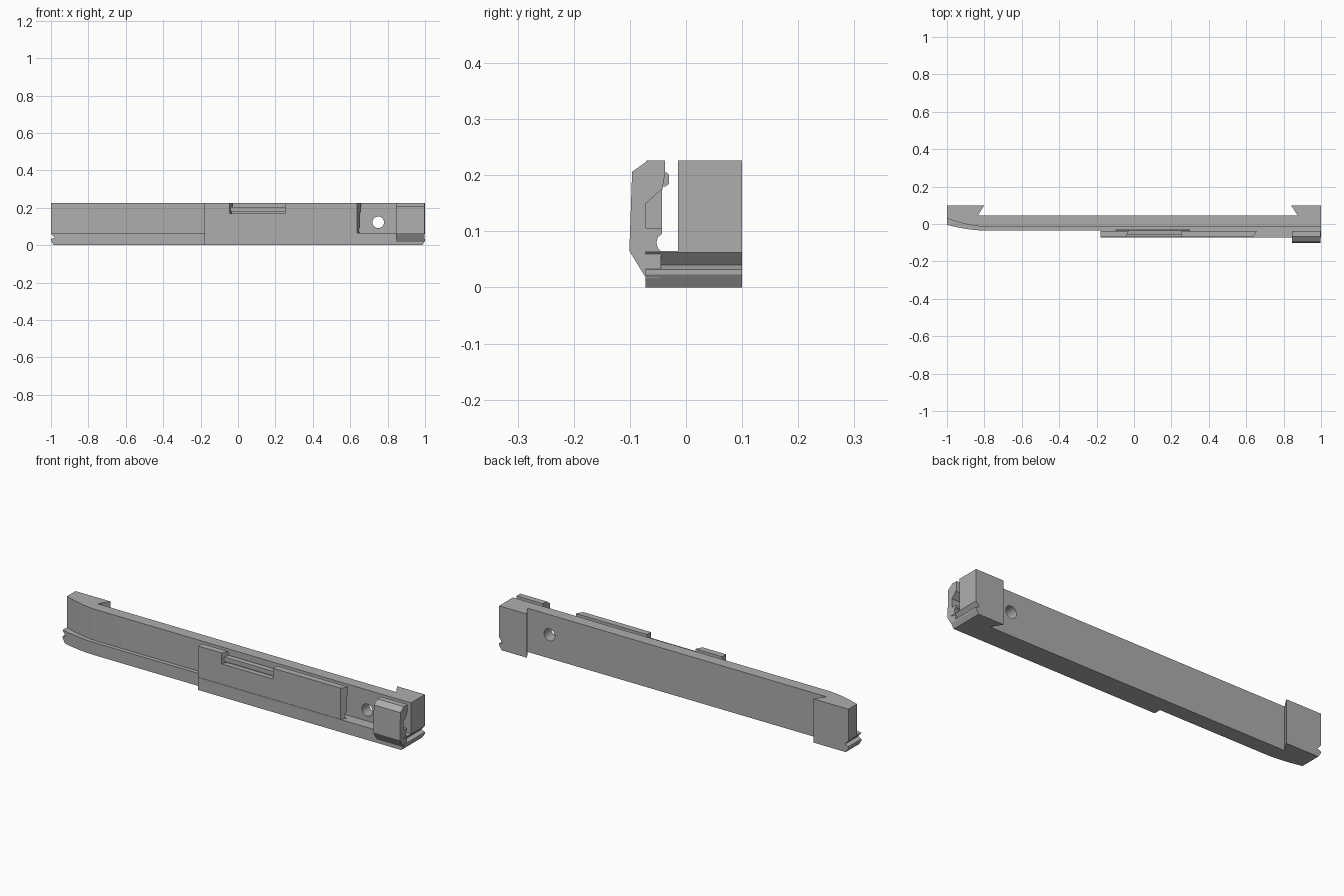
import bpy, bmesh
from mathutils import Vector

old = bpy.data.objects.get("Cube")
if old:
    bpy.data.objects.remove(old, do_unlink=True)

grey = bpy.data.materials.new("satin grey")
grey.use_nodes = True
COLOUR = (0.42, 0.42, 0.42, 1)
grey.diffuse_color = COLOUR
grey.node_tree.nodes["Principled BSDF"].inputs["Base Color"].default_value = COLOUR

TOP = 0.226
SHELF = 0.065


def loft(name, first, last):
    """Solid between two matching outlines."""
    bm = bmesh.new()
    a = [bm.verts.new(p) for p in first]
    b = [bm.verts.new(p) for p in last]
    n = len(a)
    bm.faces.new(a)
    bm.faces.new(b[::-1])
    for i in range(n):
        j = (i + 1) % n
        bm.faces.new((a[j], a[i], b[i], b[j]))
    bmesh.ops.recalc_face_normals(bm, faces=bm.faces)
    mesh = bpy.data.meshes.new(name)
    bm.to_mesh(mesh)
    bm.free()
    mesh.materials.append(grey)
    obj = bpy.data.objects.new(name, mesh)
    bpy.context.collection.objects.link(obj)
    return obj


def plan(name, pts, z0, z1):
    return loft(name, [(x, y, z0) for x, y in pts], [(x, y, z1) for x, y in pts])


def along_x(name, pts, x0, x1, slant=0):
    """Extrude a (y, z) profile; slant moves the far end with depth."""
    return loft(name, [(x0, y, z) for y, z in pts],
                [(x1 + slant * (y + 0.04), y, z) for y, z in pts])


def along_y(name, pts):
    return loft(name, [(x, -0.2, z) for x, z in pts], [(x, 0.2, z) for x, z in pts])


def cut(obj, cutters):
    bpy.context.view_layer.objects.active = obj
    for c in cutters:
        mod = obj.modifiers.new("cut", 'BOOLEAN')
        mod.operation = 'DIFFERENCE'
        mod.solver = 'EXACT'
        mod.object = c
        bpy.ops.object.modifier_apply(modifier=mod.name)


def sweep(y, rise):
    """Front edge that curves back toward the right-hand end."""
    return [(-1 + 0.2 * i / 8, y + rise * (1 - i / 8) ** 1.7) for i in range(9)]


# main wall with dovetailed end blocks
wall_front = sweep(-0.014, 0.044)
back = [(1, -0.014), (1, 0.1), (0.84, 0.1), (0.875, 0.045),
        (-0.835, 0.045), (-0.8, 0.1), (-1, 0.1)]
wall = plan("main_wall", wall_front + back, 0, TOP)

# lower ledge, stepping out along its left half
ledge_front = sweep(-0.035, 0.03)
ledge = plan("lower_ledge", ledge_front + [(-0.18, -0.035), (-0.18, -0.072), (1, -0.072),
             (1, -0.014)] + wall_front[::-1], 0, SHELF)

# front plate with a window in its upper edge
inner = [(-0.043, 0.17), (-0.043, 0.095), (-0.05, 0.09), (-0.053, 0.08),
         (-0.05, 0.07), (-0.045, SHELF)]
along_x("front_plate", [(-0.07, SHELF), (-0.07, 0.17)] + inner, -0.18, 0.655, 0.6)
upper = [(-0.07, 0.17), (-0.07, TOP), (-0.037, TOP), (-0.037, 0.205), (-0.043, 0.17)]
along_x("plate_upper_right", upper, -0.18, -0.03, 0.5)
along_x("plate_upper_left", upper, 0.25, 0.655, 0.6)
along_x("window_bar", [(-0.058, 0.18), (-0.058, 0.203), (-0.034, 0.205),
                       (-0.03, 0.2), (-0.03, 0.185), (-0.036, 0.18)], -0.1, 0.3)

# end clip
clip = along_x("end_clip", [(-0.072, 0.018), (-0.101, SHELF), (-0.096, 0.206), (-0.068, TOP),
               (-0.037, TOP), (-0.037, 0.205)] + inner + [(-0.045, 0.018)], 0.845, 0.997)
recess = along_x("recess_cutter", [(-0.071, 0.106), (-0.071, 0.15), (-0.04, 0.178),
                                   (-0.04, 0.106)], 0.94, 1.1)

# notch and lower chamfer across both ends
cutters = []
for s in (-1, 1):
    cutters.append(along_y("notch_cutter", [(s * 1.02, 0.085), (s * 0.98, 0.04), (s * 1.02, 0.024)]))
    cutters.append(along_y("chamfer_cutter", [(s * 1.02, 0.053), (s * 0.978, -0.01), (s * 1.02, -0.01)]))

# round hole through the wall
bpy.ops.mesh.primitive_cylinder_add(vertices=32, radius=0.031, depth=0.6,
                                    location=(0.75, 0, 0.122), rotation=(1.5708, 0, 0))
hole = bpy.context.object
hole.data.materials.append(grey)

cut(wall, cutters + [hole])
cut(ledge, cutters)
cut(clip, [recess])
for c in cutters + [hole, recess]:
    bpy.data.objects.remove(c, do_unlink=True)

# smooth the gentle curves, keep corners crisp
bpy.ops.object.select_all(action='DESELECT')
for obj in (wall, ledge):
    obj.select_set(True)
bpy.context.view_layer.objects.active = wall
bpy.ops.object.shade_smooth_by_angle(angle=0.35)
